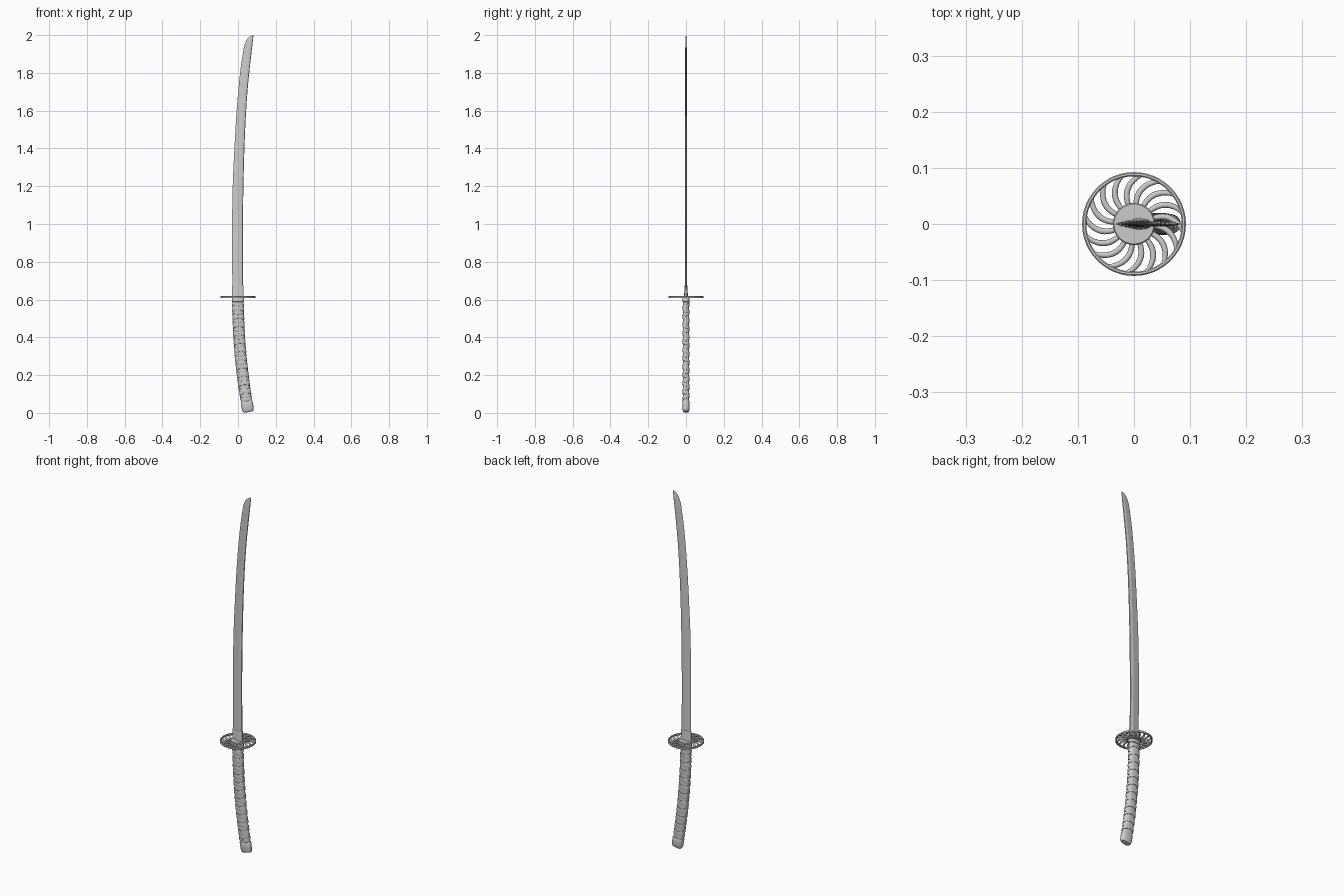
import bpy, math
from mathutils import Vector

if "Cube" in bpy.data.objects:
    bpy.data.objects.remove(bpy.data.objects["Cube"])


def loft(name, strips, cap=True, smooth=35):
    """Skin one or more lists of closed rings into a single object."""
    verts, faces = [], []
    for rings in strips:
        base, n = len(verts), len(rings[0])
        for ring in rings:
            verts += [tuple(p) for p in ring]
        for i in range(len(rings) - 1):
            for j in range(n):
                k = (j + 1) % n
                a, b = base + i * n, base + (i + 1) * n
                faces.append((a + j, a + k, b + k, b + j))
        if cap:
            faces.append(tuple(base + j for j in reversed(range(n))))
            faces.append(tuple(base + (len(rings) - 1) * n + j for j in range(n)))
    mesh = bpy.data.meshes.new(name)
    mesh.from_pydata(verts, [], faces)
    obj = bpy.data.objects.new(name, mesh)
    bpy.context.collection.objects.link(obj)
    bpy.context.view_layer.objects.active = obj
    bpy.ops.object.select_all(action='DESELECT')
    obj.select_set(True)
    bpy.ops.object.mode_set(mode='EDIT')
    bpy.ops.mesh.select_all(action='SELECT')
    bpy.ops.mesh.normals_make_consistent(inside=False)
    bpy.ops.object.mode_set(mode='OBJECT')
    bpy.ops.object.shade_smooth_by_angle(angle=math.radians(smooth))
    return obj


def curve_at(pts, t):
    """Smooth interpolation through (t, value) points."""
    i = max(k for k in range(len(pts) - 1) if pts[k][0] <= t or k == 0)
    slope = lambda k: ((pts[min(k + 1, len(pts) - 1)][1] - pts[max(k - 1, 0)][1]) /
                       (pts[min(k + 1, len(pts) - 1)][0] - pts[max(k - 1, 0)][0]))
    (t0, v0), (t1, v1) = pts[i], pts[i + 1]
    h = t1 - t0
    u = (t - t0) / h
    return ((2*u**3 - 3*u*u + 1) * v0 + (u**3 - 2*u*u + u) * h * slope(i)
            + (3*u*u - 2*u**3) * v1 + (u**3 - u*u) * h * slope(i + 1))


# Blade: cutting edge on -x, ridge near the spine, curved point
SPINE = [(0.62, .027), (1.0, .026), (1.4, .034), (1.7, .050), (2.0, .082)]
EDGE = [(0.62, -.030), (1.0, -.031), (1.2, -.028), (1.4, -.019), (1.6, -.007),
        (1.8, .011), (1.93, .030)]
TIP = [(1.95, .035), (1.97, .0435), (1.983, .052), (1.992, .062), (1.998, .073), (2.0, .0805)]
rows = [(z, curve_at(EDGE, z)) for z in [0.62 + 1.31 * i / 36 for i in range(37)]] + TIP
blade = []
for z, xe in rows:
    xs = curve_at(SPINE, min(z, 2.0))
    w = xs - xe
    full = min(1, w / 0.045)
    half = (0.0062 - 0.0022 * (z - 0.62) / 1.38) * full
    xr = xs - 0.32 * w
    blade.append([Vector(p) for p in ((xe, 0, z), (xr, -half, z), (xs - .002 * full, -half * .6, z),
                                      (xs, 0, z), (xs - .002 * full, half * .6, z), (xr, half, z))])
loft("blade", [blade], smooth=12)

# Blade collar: tapered sleeve above the guard
collar = []
for z, g, t in ((0.615, .0015, .0105), (0.66, .001, .0075), (0.674, .0008, .0066)):
    collar.append([(-.031 - g, -.0015, z), (.008, -t, z), (.024, -t * .8, z), (.028 + g, -t * .5, z),
                   (.028 + g, t * .5, z), (.024, t * .8, z), (.008, t, z), (-.031 - g, .0015, z)])
loft("blade_collar", [collar])

# Guard: hub, rim and swirling spokes
GZ, SIDES = 0.613, 48


def circle(r, z, n=SIDES):
    return [(r * math.cos(2 * math.pi * i / n), r * math.sin(2 * math.pi * i / n), z) for i in range(n)]


loft("guard_hub", [[circle(.0355, GZ - .006), circle(.0375, GZ - .004),
                    circle(.0375, GZ + .004), circle(.0355, GZ + .006)]])
rim = [circle(r, GZ + dz) for r, dz in ((.085, -.004), (.087, -.006), (.0905, -.006), (.0925, -.004),
                                        (.0925, .004), (.0905, .006), (.087, .006), (.085, .004), (.085, -.004))]
loft("guard_rim", [rim], cap=False)
spokes = []
COUNT = 16
for s in range(COUNT):
    rings = []
    for i in range(9):
        u = i / 8
        r = .036 + .051 * u
        ang = 2 * math.pi * (s + .5) / COUNT - 0.42 * u * u + 0.1
        width = .0045 + .0028 * u
        side = Vector((-math.sin(ang), math.cos(ang), 0))
        mid = Vector((r * math.cos(ang), r * math.sin(ang), GZ))
        rings.append([mid + side * width * math.cos(2 * math.pi * k / 12)
                      + Vector((0, 0, .0045 * math.sin(2 * math.pi * k / 12))) for k in range(12)])
    spokes.append(rings)
loft("guard_spokes", spokes, smooth=60)

# Handle frame: point around the curved, rounded-oval grip
TOP = 0.607


def grip(z, ang, a, b):
    d = (TOP - z) / TOP
    tx = 2 * .056 * d / TOP
    across = Vector((1, 0, tx)).normalized()
    c, s = math.cos(ang), math.sin(ang)
    px = math.copysign(abs(c) ** .8, c) * a
    py = math.copysign(abs(s) ** .8, s) * b
    return Vector((.056 * d * d, 0, z)) + across * px + Vector((0, py, 0))


def grip_ring(z, a, b, n=32):
    return [grip(z, 2 * math.pi * i / n, a, b) for i in range(n)]


# Handle core, end cap and top collar
loft("handle_core", [[grip_ring(.05 + .55 * i / 24, .0285, .0165) for i in range(25)]])
loft("handle_cap", [[grip_ring(z, a, b) for z, a, b in (
    (.0045, .020, .010), (.006, .0255, .0135), (.011, .029, .0165), (.020, .0312, .0188),
    (.040, .0318, .0195), (.058, .0318, .0195), (.061, .030, .018))]])
loft("handle_collar", [[grip_ring(z, a, b) for z, a, b in (
    (.588, .030, .018), (.590, .0322, .0195), (.605, .0322, .0195), (.608, .031, .0185))]])

# Handle wrap: two flat cords wound in opposite directions, leaving diamonds
PITCH, Z0, Z1, W = .044, .070, .580, .0185
STEPS = 28
wraps = []
for direction, lift in ((1, 0), (-1, .0003)):
    rings = []
    total = int((Z1 - Z0) / PITCH * STEPS)
    for i in range(total + 1):
        ang = -math.pi / 2 + direction * 2 * math.pi * i / STEPS
        z = Z0 + PITCH * i / STEPS
        prof = ((-.5, -.001), (-.47, .0018), (-.2, .0028), (.2, .0028), (.47, .0018), (.5, -.001))
        rings.append([grip(z + W * u, ang, .0285 + h + lift, .0165 + h + lift) for u, h in prof])
    wraps.append(rings)
loft("handle_wrap", wraps, smooth=50)
